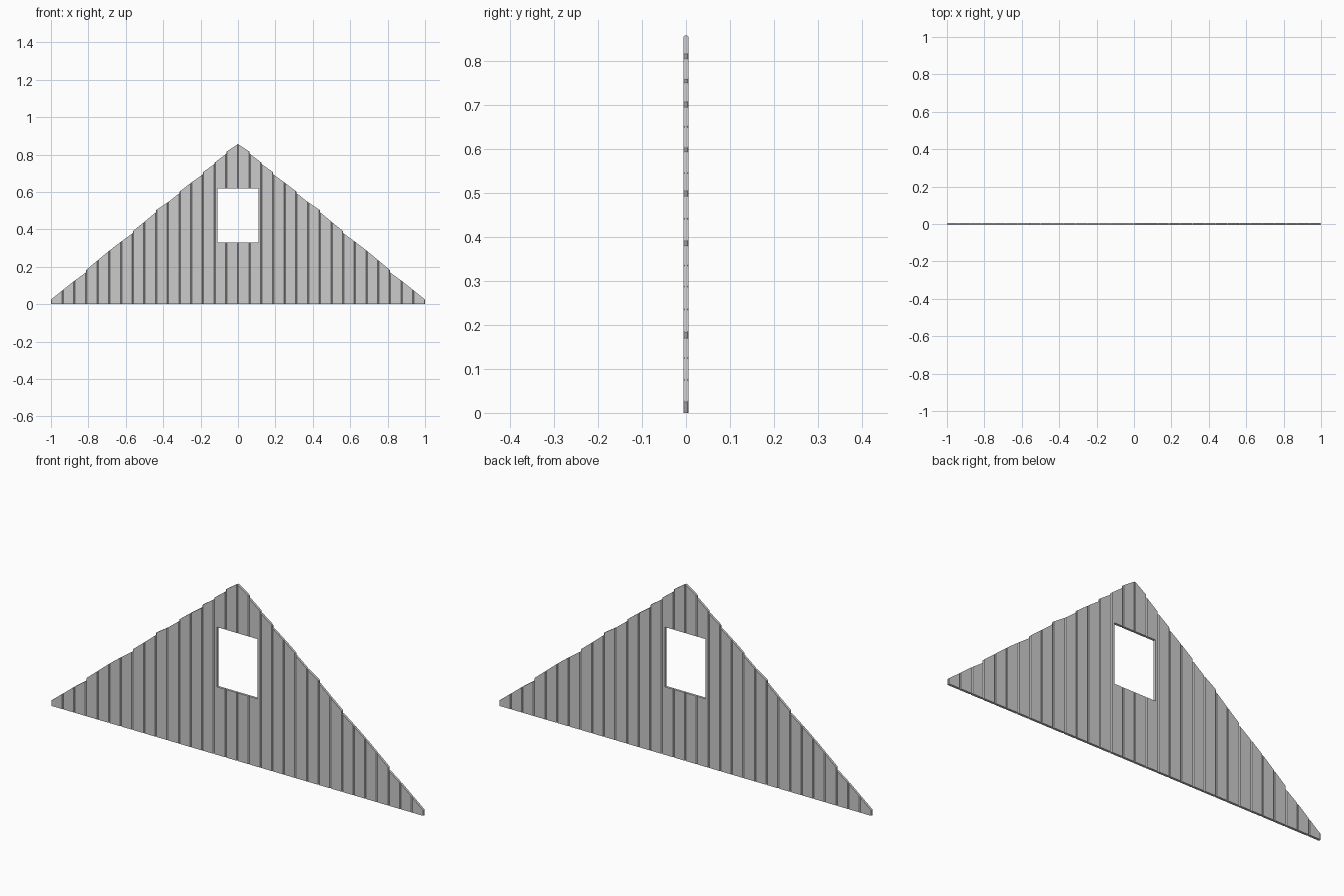
import bpy, bmesh

if "Cube" in bpy.data.objects:
    bpy.data.objects.remove(bpy.data.objects["Cube"])

HALF = 0.0057            # half the board thickness
W = 1 / 16               # board width
CX, CY = 0.004, 0.003    # groove chamfer
WIN_X, WIN_Z0, WIN_Z1 = 0.11, 0.33, 0.62

# Top edge of each board, (outer height, inner height), from eave to ridge
TOPS = [(.025, .075), (.075, .125), (.125, .17), (.183, .235), (.235, .287),
        (.287, .335), (.335, .38), (.39, .441), (.441, .493), (.504, .545),
        (.545, .594), (.602, .65), (.65, .695), (.706, .75), (.757, .805),
        (.815, .857)]


def board(bm, x0, x1, base, top, c0=True, c1=True):
    """Vertical board with chamfered long edges; top(x) gives its height."""
    a = (CX, CY) if c0 else (0, 0)
    b = (CX, CY) if c1 else (0, 0)
    plan = [(x0 + a[0], -HALF), (x1 - b[0], -HALF)]
    plan += [(x1, -HALF + b[1]), (x1, HALF - b[1])] if c1 else []
    plan += [(x1 - b[0], HALF), (x0 + a[0], HALF)]
    plan += [(x0, HALF - a[1]), (x0, -HALF + a[1])] if c0 else []
    low = [bm.verts.new((x, y, base)) for x, y in plan]
    high = [bm.verts.new((x, y, top(x))) for x, y in plan]
    bm.faces.new(low[::-1])
    bm.faces.new(high)
    n = len(plan)
    for i in range(n):
        j = (i + 1) % n
        bm.faces.new((low[i], low[j], high[j], high[i]))


bm = bmesh.new()
for k, (z0, z1) in enumerate(TOPS):
    x0, x1 = -1 + k * W, -1 + (k + 1) * W

    def slope(x, x0=x0, z0=z0, z1=z1):
        return z0 + (z1 - z0) * (x - x0) / W

    if x1 <= -WIN_X:
        board(bm, x0, x1, 0, slope)
        continue
    # Boards interrupted by the window opening
    s = max(x0, -WIN_X)
    whole = s == x0
    if not whole:
        board(bm, x0, s, 0, slope, True, False)
    board(bm, s, x1, 0, lambda x: WIN_Z0, whole, True)
    board(bm, s, x1, WIN_Z1, slope, whole, True)

bmesh.ops.recalc_face_normals(bm, faces=bm.faces)
mesh = bpy.data.meshes.new("gable_boards")
bm.to_mesh(mesh)
bm.free()
wall = bpy.data.objects.new("gable_boards", mesh)
bpy.context.collection.objects.link(wall)

# Other half of the gable
mirror = wall.modifiers.new("mirror", 'MIRROR')
mirror.use_mirror_merge = False
